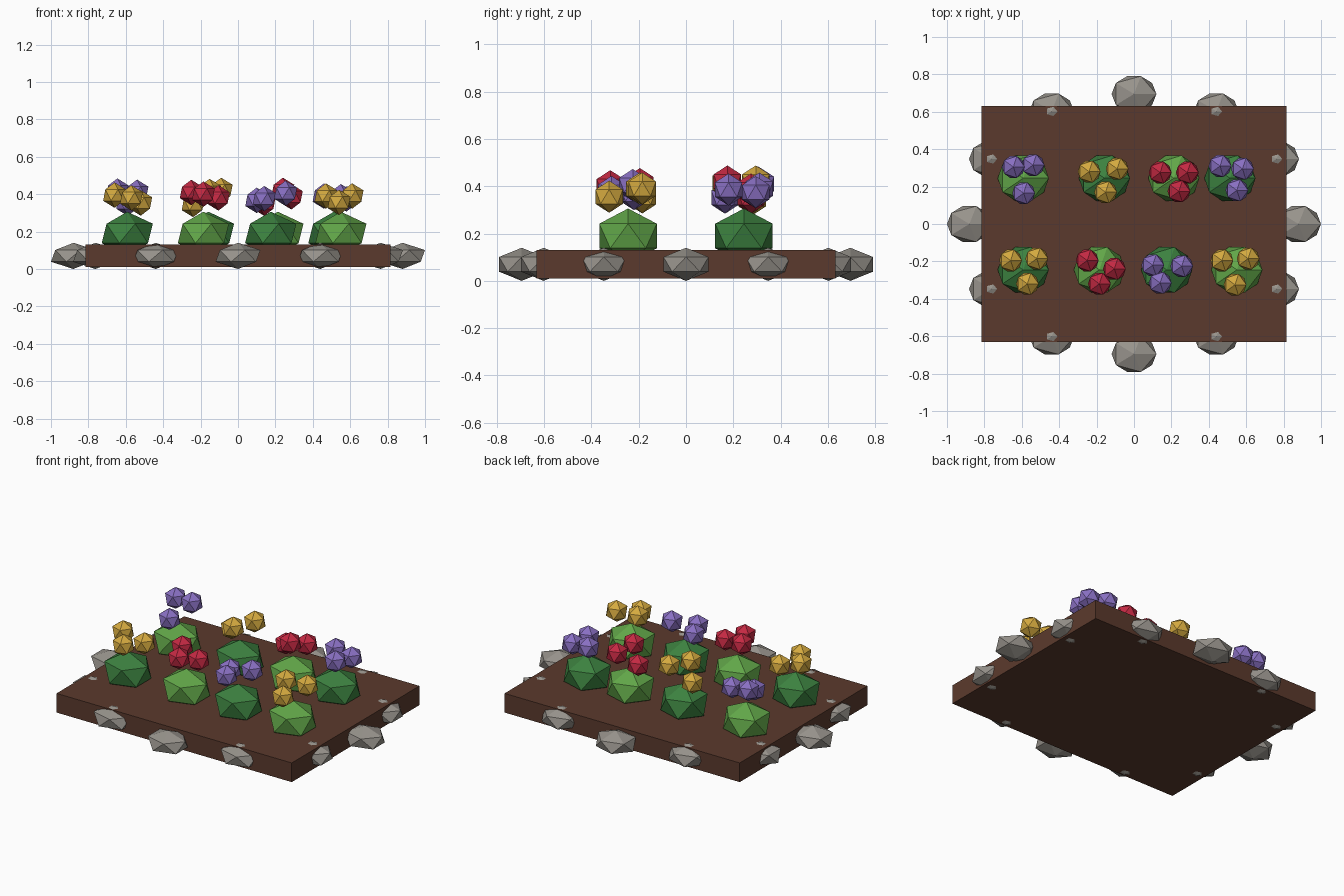
import bpy
import math


def material(name, rgb):
    m = bpy.data.materials.new(name)
    m.diffuse_color = (*rgb, 1.0)
    return m


soil = material("soil brown", (0.105, 0.042, 0.026))
stone = material("stone grey", (0.31, 0.29, 0.26))
dark_green = material("dark green", (0.045, 0.22, 0.05))
light_green = material("light green", (0.12, 0.38, 0.065))
yellow = material("petal yellow", (0.66, 0.40, 0.05))
red = material("petal red", (0.55, 0.022, 0.055))
purple = material("petal purple", (0.25, 0.16, 0.54))


def finish(name, size, mat):
    ob = bpy.context.object
    ob.name = name
    ob.scale = size
    ob.data.materials.append(mat)
    return ob


def faceted_ball(name, loc, radii, mat):
    # 20-sided low-poly ball, flat shaded
    bpy.ops.mesh.primitive_ico_sphere_add(subdivisions=1, radius=1, location=loc)
    return finish(name, radii, mat)


# Soil bed
bpy.ops.mesh.primitive_cube_add(size=1, location=(0, 0, 0.07))
finish("soil_bed", (1.63, 1.264, 0.12), soil)

# Border stones spaced round an ellipse
for i in range(12):
    a = math.radians(30 * i)
    faceted_ball(f"border_stone_{i + 1}",
                 (0.88 * math.cos(a), 0.695 * math.sin(a), 0.07),
                 (0.134, 0.112, 0.07), stone)

# Plants: bush x, bush y, leaf colour, petal colour, three flower centres
plants = [
    (-0.592, -0.245, dark_green, yellow,
     [(-0.66, -0.195, 0.395), (-0.52, -0.185, 0.353), (-0.57, -0.32, 0.38)]),
    (-0.185, -0.245, light_green, red,
     [(-0.25, -0.195, 0.409), (-0.105, -0.24, 0.38), (-0.185, -0.32, 0.40)]),
    (0.175, -0.245, dark_green, purple,
     [(0.10, -0.22, 0.367), (0.255, -0.225, 0.405), (0.14, -0.315, 0.376)]),
    (0.55, -0.245, light_green, yellow,
     [(0.47, -0.195, 0.39), (0.61, -0.185, 0.39), (0.54, -0.325, 0.356)]),
    (-0.592, 0.245, light_green, purple,
     [(-0.645, 0.305, 0.416), (-0.54, 0.315, 0.41), (-0.59, 0.165, 0.352)]),
    (-0.158, 0.245, dark_green, yellow,
     [(-0.24, 0.28, 0.345), (-0.09, 0.295, 0.42), (-0.152, 0.17, 0.414)]),
    (0.213, 0.245, light_green, red,
     [(0.14, 0.275, 0.352), (0.285, 0.275, 0.386), (0.24, 0.175, 0.42)]),
    (0.513, 0.245, dark_green, purple,
     [(0.46, 0.31, 0.39), (0.58, 0.295, 0.375), (0.55, 0.18, 0.386)]),
]
for i, (x, y, leaf, petal, blooms) in enumerate(plants, 1):
    # Leafy mound sunk into the soil
    faceted_ball(f"bush_{i}", (x, y, 0.19), (0.153, 0.143, 0.116), leaf)
    # Flower heads above it
    for j, loc in enumerate(blooms, 1):
        faceted_ball(f"flower_{i}_{j}", loc, (0.068, 0.068, 0.068), petal)
